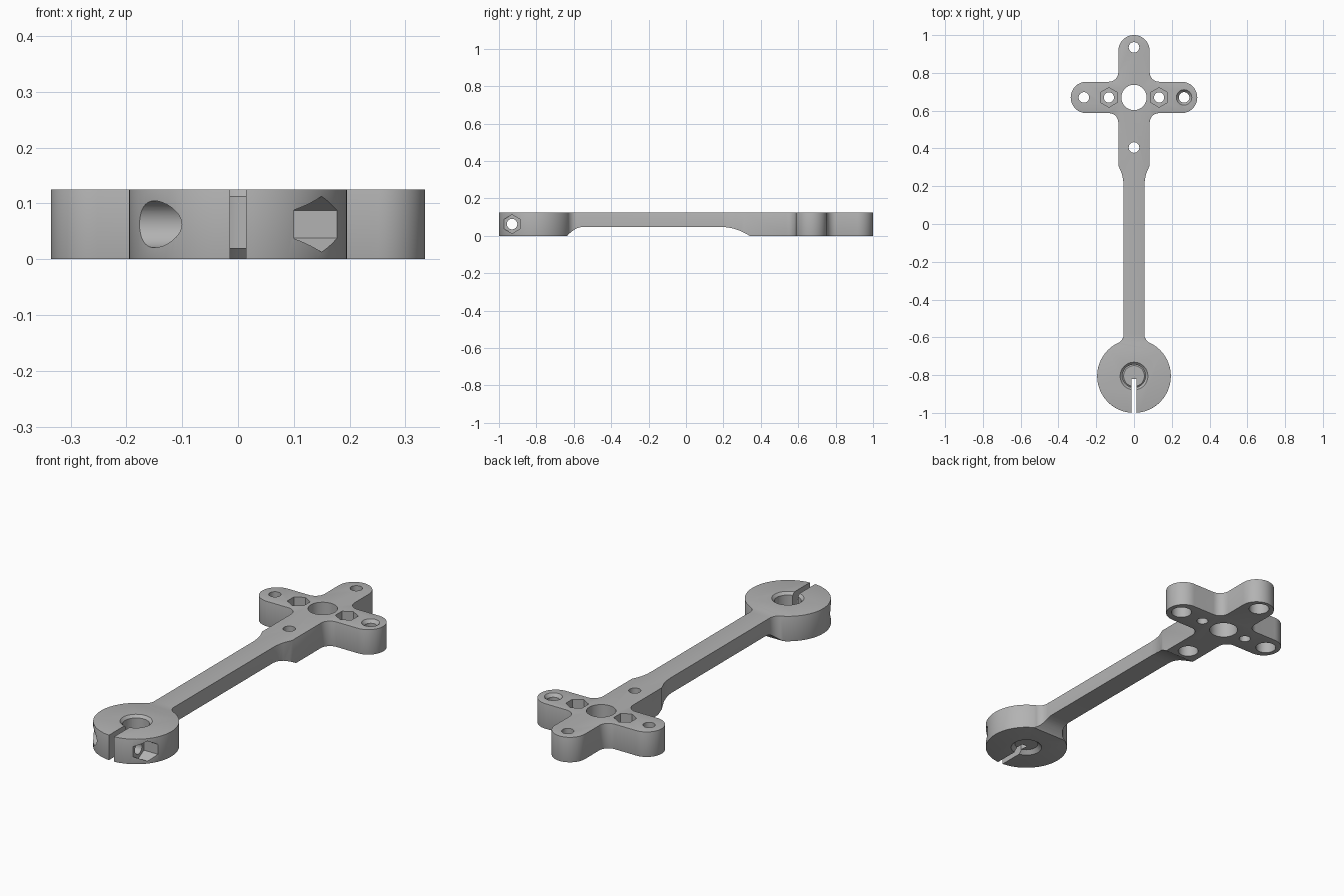
import bpy, bmesh
from math import sin, cos, pi, radians
from mathutils import Vector

cube = bpy.data.objects.get("Cube")
if cube:
    bpy.data.objects.remove(cube, do_unlink=True)

HEIGHT = 0.125
MID = HEIGHT / 2
RING_Y = -0.805      # clamp ring centre
HUB_Y = 0.67         # cross centre
BOLT_Y = -0.93       # clamp bolt axis
HOLE = 0.028         # screw hole radius
ARM = 0.083          # half width of the cross arms


def arc(cx, cy, r, start, end, n):
    """Points on a circle from start to end, in degrees."""
    return [(cx + r * cos(radians(start + (end - start) * i / n)),
             cy + r * sin(radians(start + (end - start) * i / n))) for i in range(n + 1)]


def loft(name, lower, upper):
    """Closed solid between two matching loops of 3D points."""
    bm = bmesh.new()
    a = [bm.verts.new(p) for p in lower]
    b = [bm.verts.new(p) for p in upper]
    bm.faces.new(a)
    bm.faces.new(b)
    for i in range(len(a)):
        j = (i + 1) % len(a)
        bm.faces.new((a[i], a[j], b[j], b[i]))
    bmesh.ops.recalc_face_normals(bm, faces=bm.faces)
    mesh = bpy.data.meshes.new(name)
    bm.to_mesh(mesh)
    bm.free()
    obj = bpy.data.objects.new(name, mesh)
    bpy.context.collection.objects.link(obj)
    return obj


# Outline of one half: ring, neck fillet, neck flare, cross arms
half = arc(0, RING_Y, 0.195, -90, 64.6, 40)
half += arc(0.105, -0.584, 0.05, 244.6, 180, 8)
half += [(0.055, 0.2), (0.057, 0.23), (0.064, 0.265), (ARM, 0.31)]
half += arc(ARM + 0.05, HUB_Y - ARM - 0.05, 0.05, 180, 90, 8)
half += arc(0.252, HUB_Y, ARM, -90, 90, 24)
half += arc(ARM + 0.05, HUB_Y + ARM + 0.05, 0.05, 270, 180, 8)
half += arc(0, 1 - ARM, ARM, 0, 90, 12)
outline = half + [(-x, y) for x, y in reversed(half[1:-1])]

body = loft("clamp_arm", [(x, y, 0) for x, y in outline],
            [(x, y, HEIGHT) for x, y in outline])
bevel = body.modifiers.new("rounded_rims", 'BEVEL')
bevel.width = 0.013
bevel.segments = 3
bevel.limit_method = 'ANGLE'
bevel.angle_limit = radians(50)

cutters = []


def cut_z(name, x, y, r0, z0, r1, z1, sides=32):
    """Vertical round, conical or hexagonal cutter."""
    def ring(r, z):
        return [(x + r * sin(2 * pi * i / sides), y + r * cos(2 * pi * i / sides), z)
                for i in range(sides)]
    cutters.append(loft(name, ring(r0, z0), ring(r1, z1)))


def cut_x(name, r, x0, x1, sides=32):
    """Cutter along the clamp bolt axis."""
    def ring(x):
        return [(x, BOLT_Y + r * sin(2 * pi * i / sides), MID + r * cos(2 * pi * i / sides))
                for i in range(sides)]
    cutters.append(loft(name, ring(x0), ring(x1)))


# Relief under the neck, with curved ends
steps = [i / 10 for i in range(11)]
relief = [(-0.635 + 0.085 * t, 0.047 * (1 - (1 - t) ** 2)) for t in steps]
relief += [(0.34 - 0.15 * t, 0.047 * (1 - (1 - t) ** 2)) for t in reversed(steps)]
relief += [(0.34, -0.05), (-0.635, -0.05)]
cutters.append(loft("neck_relief", [(-0.3, y, z) for y, z in relief],
                    [(0.3, y, z) for y, z in relief]))

# Hub bore and the four outer screw holes, counterbored from below
cut_z("hub_bore", 0, HUB_Y, 0.067, -0.1, 0.067, 0.2, 48)
for x, y in ((0, 0.935), (0, 0.405), (0.265, HUB_Y), (-0.265, HUB_Y)):
    cut_z("screw_hole", x, y, HOLE, -0.1, HOLE, 0.2)
    cut_z("screw_counterbore", x, y, 0.048, -0.1, 0.048, 0.06)
cut_z("screw_countersink", 0.265, HUB_Y, 0.024, 0.104, 0.05, 0.136)

# Hexagonal nut pockets beside the hub
for side in (-1, 1):
    cut_z("nut_hole", side * 0.133, HUB_Y, 0.027, -0.1, 0.027, 0.2)
    cut_z("nut_pocket", side * 0.133, HUB_Y, 0.052, 0.07, 0.052, 0.2, 6)

# Clamp bore with chamfered rims, and the slit
cut_z("clamp_bore", 0, RING_Y, 0.061, -0.1, 0.061, 0.2, 48)
cut_z("clamp_chamfer_top", 0, RING_Y, 0.055, 0.106, 0.085, 0.137, 48)
cut_z("clamp_chamfer_base", 0, RING_Y, 0.085, -0.012, 0.055, 0.019, 48)
slit = [(-0.0145, -1.1), (0.0145, -1.1), (0.0145, -0.82), (-0.0145, -0.82)]
cutters.append(loft("clamp_slit", [(x, y, -0.1) for x, y in slit],
                    [(x, y, 0.2) for x, y in slit]))

# Clamp bolt: through hole, round head seat, hexagonal nut seat
cut_x("bolt_hole", HOLE, -0.3, 0.3)
cut_x("bolt_head_seat", 0.042, -0.3, -0.1)
cut_x("bolt_nut_seat", 0.05, 0.1, 0.3, 6)

for cutter in cutters:
    mod = body.modifiers.new(cutter.name, 'BOOLEAN')
    mod.operation = 'DIFFERENCE'
    mod.solver = 'EXACT'
    mod.object = cutter
    cutter.hide_render = True

# Bake the cuts and drop the cutters
bpy.context.view_layer.update()
graph = bpy.context.evaluated_depsgraph_get()
baked = bpy.data.meshes.new_from_object(body.evaluated_get(graph))
body.modifiers.clear()
body.data = baked
for cutter in cutters:
    bpy.data.objects.remove(cutter, do_unlink=True)

# Plain grey finish
grey = bpy.data.materials.new("plain_grey")
grey.use_nodes = True
colour = (0.45, 0.45, 0.45, 1)
grey.diffuse_color = colour
grey.node_tree.nodes["Principled BSDF"].inputs["Base Color"].default_value = colour
body.data.materials.clear()
body.data.materials.append(grey)

for obj in bpy.context.selected_objects:
    obj.select_set(False)
body.select_set(True)
bpy.context.view_layer.objects.active = body
bpy.ops.object.shade_smooth_by_angle(angle=radians(30))
